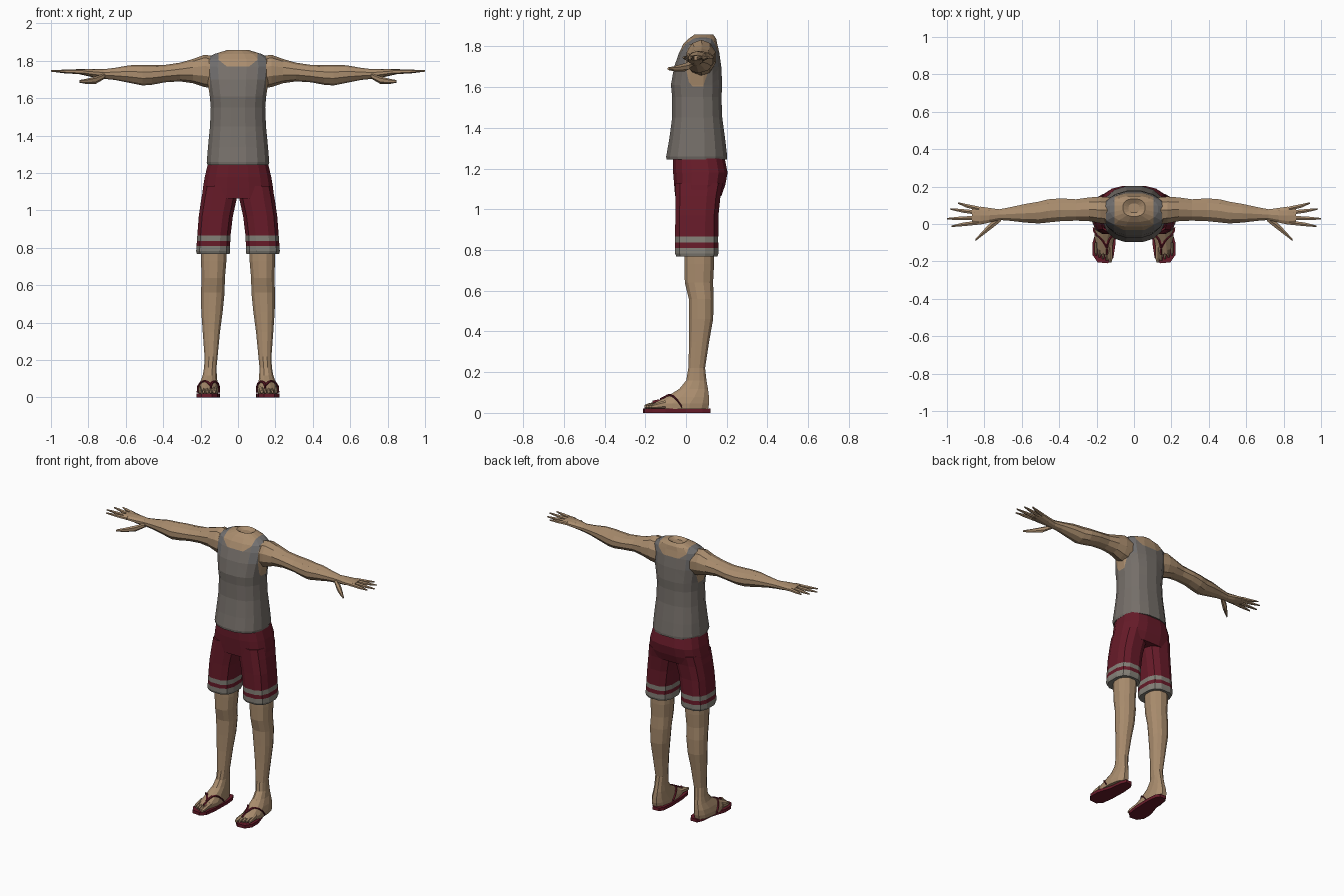
import bpy, bmesh, math
from mathutils import Vector


def material(name, rgb):
    m = bpy.data.materials.new(name)
    m.diffuse_color = (*rgb, 1)
    return m


SKIN = material("skin", (0.40, 0.265, 0.155))
SHIRT = material("shirt_grey", (0.18, 0.16, 0.143))
TRIM = material("strap_grey", (0.165, 0.16, 0.16))
RED = material("dark_red", (0.135, 0.011, 0.022))
STRIPE = material("stripe_grey", (0.23, 0.215, 0.185))


def loft(name, rings, axis, mats, n=10, p=2.0, mirror=True, twist=0.5):
    """Skin rings of (u0, u1, v0, v1, position) along an axis; u, v are the other two axes."""
    bm = bmesh.new()
    loops = []
    for u0, u1, v0, v1, t in rings:
        loop = []
        for i in range(n):
            a = 2 * math.pi * (i + twist) / n
            c, s = math.cos(a), math.sin(a)
            u = (u0 + u1) / 2 + (u1 - u0) / 2 * math.copysign(abs(c) ** (2 / p), c)
            v = (v0 + v1) / 2 + (v1 - v0) / 2 * math.copysign(abs(s) ** (2 / p), s)
            loop.append(bm.verts.new({'x': (t, u, v), 'y': (u, t, v), 'z': (u, v, t)}[axis]))
        loops.append(loop)
    for a, b in zip(loops, loops[1:]):
        for i in range(n):
            bm.faces.new((a[i], a[(i + 1) % n], b[(i + 1) % n], b[i]))
    bm.faces.new(loops[0])
    bm.faces.new(loops[-1])
    return finish(name, bm, mats, mirror)


def finish(name, bm, mats, mirror=True):
    bmesh.ops.recalc_face_normals(bm, faces=bm.faces)
    me = bpy.data.meshes.new(name)
    bm.to_mesh(me)
    bm.free()
    for m in mats:
        me.materials.append(m)
    ob = bpy.data.objects.new(name, me)
    bpy.context.collection.objects.link(ob)
    if mirror:
        ob.modifiers.new("Mirror", 'MIRROR').use_mirror_merge = False
    return ob


def spike(name, pts, mats, axis='x', n=6):
    """Small tapering tube through (x, y, z, half width, half height)."""
    rings = []
    for x, y, z, a, b in pts:
        u, v, t = (y, z, x) if axis == 'x' else (x, z, y)
        rings.append((u - a, u + a, v - b, v + b, t))
    return loft(name, rings, axis, mats, n=n)


# Torso with tank top: half width, front, back, height
T = [(.166, -.098, .204, 1.243), (.170, -.10, .205, 1.258), (.163, -.085, .195, 1.34),
     (.152, -.07, .18, 1.45), (.148, -.07, .176, 1.55), (.153, -.076, .18, 1.61),
     (.168, -.06, .175, 1.70), (.178, -.035, .165, 1.77), (.172, -.015, .155, 1.81),
     (.13, .01, .15, 1.836), (.06, .04, .135, 1.857), (.03, .06, .11, 1.842)]
torso = loft("torso", [(-w, w, f, b, z) for w, f, b, z in T], 'z',
             [SHIRT, SKIN, TRIM], n=16, p=2.4, mirror=False)
bm = bmesh.new()
bm.from_mesh(torso.data)
cuts = [((0, 0, 1.77), (0, 0, 1)), ((0, 0, 1.70), (0, 0, 1))]
for s in (-1, 1):
    cuts += [((s * .105, 0, 0), (1, 0, 0)), ((s * .15, 0, 0), (1, 0, 0)),
             ((s * .06, 0, 1.77), (-s * .8, 0, 1)), ((0, .06, 1.57), (0, -s * 1.2, 1))]
for co, no in cuts:
    bmesh.ops.bisect_plane(bm, geom=bm.verts[:] + bm.edges[:] + bm.faces[:],
                           plane_co=co, plane_no=no, dist=1e-5)
for f in bm.faces:
    c = f.calc_center_median()
    x = abs(c.x)
    if x < .105 and c.z > 1.77 + max(0, (x - .06) * .8):      # neckline
        f.material_index = 1
    elif x > .15 and c.z > 1.57 + 1.2 * abs(c.y - .06):       # armhole
        f.material_index = 1
    elif x > .105 and c.z > 1.70:                             # shoulder straps
        f.material_index = 2
bm.to_mesh(torso.data)
bm.free()

# Arms: y range, z range, x
loft("arm", [(.0, .145, 1.65, 1.825, .12), (.0, .15, 1.66, 1.832, .18),
             (.012, .145, 1.68, 1.81, .24), (.015, .135, 1.69, 1.79, .31),
             (.012, .14, 1.685, 1.778, .39), (.005, .135, 1.672, 1.778, .46),
             (.0, .122, 1.668, 1.778, .51), (.005, .11, 1.682, 1.776, .58),
             (.015, .092, 1.698, 1.762, .66), (.02, .08, 1.704, 1.755, .72),
             (.005, .088, 1.712, 1.757, .775), (-.005, .095, 1.722, 1.757, .82),
             (.0, .088, 1.732, 1.755, .865)], 'x', [SKIN], n=10)

# Fingers: knuckle y, tip x, tip y
for name, ky, tx, ty in (("little_finger", .082, .94, .112), ("ring_finger", .06, .98, .08),
                         ("middle_finger", .033, 1.0, .028), ("index_finger", .008, .975, -.012)):
    spike(name, [(.83, ky, 1.741, .013, .013),
                 ((.83 + tx) / 2 + .01, (ky + ty) / 2, 1.743, .011, .010),
                 (tx, ty, 1.746, .005, .004)], [SKIN])
spike("thumb", [(.71, .03, 1.72, .016, .014), (.76, -.005, 1.697, .022, .02),
                (.81, -.05, 1.69, .014, .014), (.848, -.086, 1.69, .006, .007)], [SKIN])

# Shorts: seat and two striped legs
loft("shorts_seat", [(-.195, .195, -.055, .175, 1.065), (-.19, .19, -.06, .195, 1.12),
                     (-.18, .18, -.065, .206, 1.18), (-.163, .163, -.065, .192, 1.25)],
     'z', [RED], n=16, p=2.8, mirror=False)
shorts = loft("shorts_leg", [(.042, .222, -.05, .157, .768), (.04, .226, -.056, .162, .782),
                             (.04, .224, -.056, .162, .81), (.039, .222, -.056, .161, .836),
                             (.038, .22, -.056, .161, .866), (.025, .212, -.055, .162, .97),
                             (.004, .198, -.055, .172, 1.065), (.002, .185, -.055, .185, 1.13)],
              'z', [RED, STRIPE], n=12, p=2.8)
for f in shorts.data.polygons:
    f.material_index = int(f.center.z < .81 or .836 < f.center.z < .866)

# Legs running down into the feet
leg = loft("leg", [(.105, .212, -.165, .112, .018), (.103, .213, -.168, .118, .045),
                   (.108, .205, -.10, .116, .078), (.112, .19, -.035, .11, .118),
                   (.114, .182, .0, .102, .16), (.108, .18, .01, .095, .22),
                   (.095, .19, .014, .115, .35), (.08, .198, .014, .135, .46),
                   (.07, .20, .012, .138, .56), (.068, .196, -.008, .135, .64),
                   (.06, .20, -.01, .14, .73), (.06, .2, -.01, .14, .82)],
           'z', [SKIN], n=12, p=2.3)
for i in range(5):
    x, r = .127 + .019 * i, (.014 if i == 0 else .0095)
    tip = -.205 + .009 * i
    spike("toe", [(x, -.10, .042, r, .02), (x, tip + .022, .034, r, .014),
                  (x, tip, .03, r * .6, .008)], [SKIN], 'y')

# Sandal sole from an extruded outline
bm = bmesh.new()
outline = [(.118, .118), (.165, .12), (.182, .08), (.19, 0), (.222, -.10), (.222, -.165),
           (.195, -.205), (.14, -.21), (.11, -.18), (.098, -.10), (.095, .02), (.102, .09)]
face = bm.faces.new([bm.verts.new((x, y, 0)) for x, y in outline])
ext = bmesh.ops.extrude_face_region(bm, geom=[face])
bmesh.ops.translate(bm, vec=(0, 0, .021),
                    verts=[v for v in ext['geom'] if isinstance(v, bmesh.types.BMVert)])
finish("sandal_sole", bm, [RED])

# Sandal straps laid over the instep
apex = Vector((.145, -.135, .08))
for side, end in (("inner", (.10, -.005, .03)), ("outer", (.205, -.02, .03))):
    pts = []
    for i in range(7):
        q = apex.lerp(Vector(end), i / 6) + Vector((0, 0, .03 * math.sin(math.pi * i / 6)))
        _, hit, nor, _ = leg.closest_point_on_mesh(q)
        q = hit + nor * .003
        pts.append((q.x, q.y, q.z, .008, .006))
    spike(side + "_strap", pts, [RED], 'y')
spike("toe_strap", [(.145, -.165, .04, .005, .02), (.145, -.13, .055, .007, .012)], [RED], 'y')
